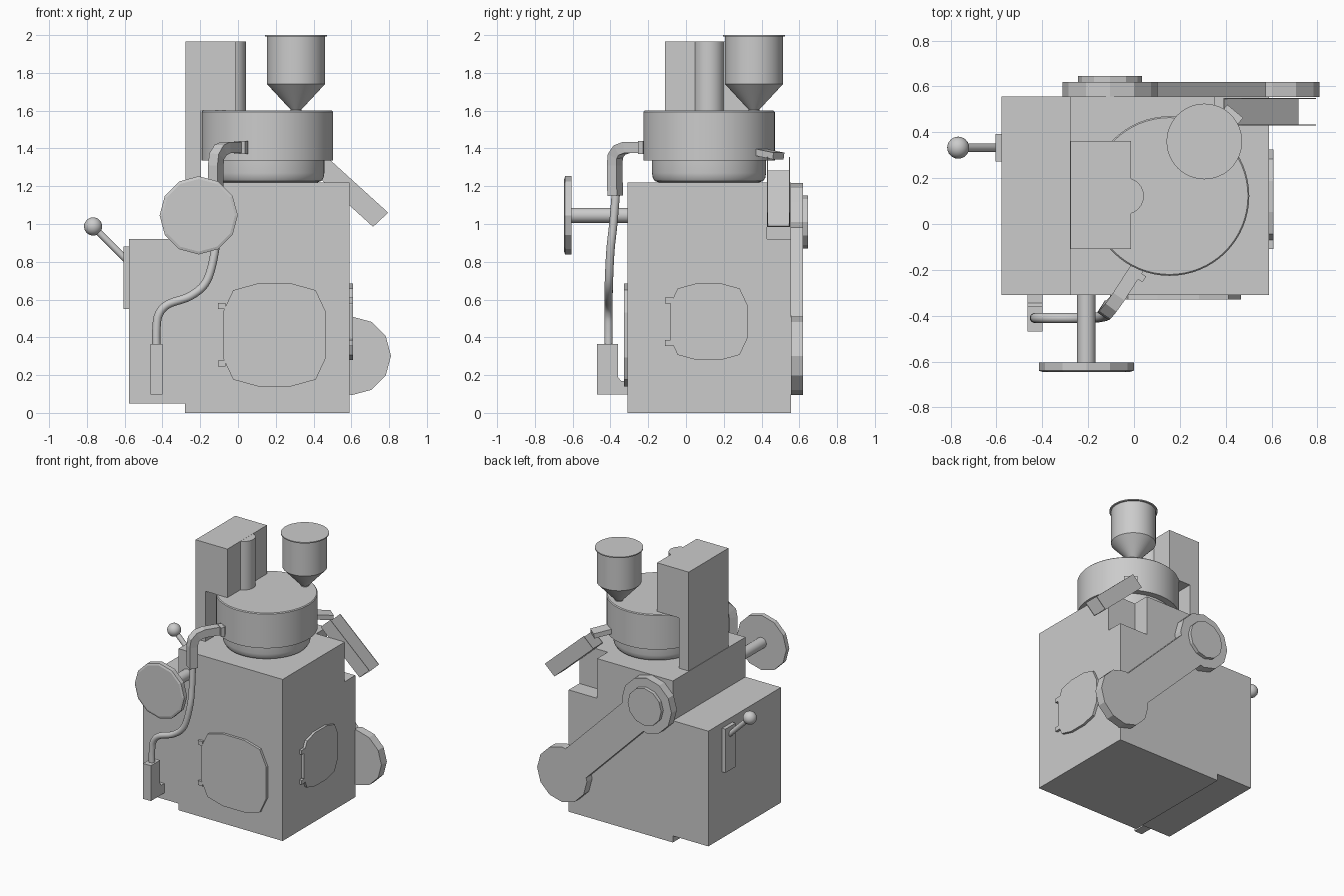
import bpy, bmesh
from math import radians, sin, cos, pi
from mathutils import Vector

if "Cube" in bpy.data.objects:
    bpy.data.objects.remove(bpy.data.objects["Cube"])


def make(name, bm, smooth=False):
    bmesh.ops.recalc_face_normals(bm, faces=bm.faces)
    me = bpy.data.meshes.new(name)
    bm.to_mesh(me)
    bm.free()
    ob = bpy.data.objects.new(name, me)
    bpy.context.collection.objects.link(ob)
    if smooth:
        bpy.ops.object.select_all(action='DESELECT')
        ob.select_set(True)
        bpy.context.view_layer.objects.active = ob
        bpy.ops.object.shade_smooth_by_angle(angle=radians(35))
    return ob


def prism(name, pts, depth):
    """Extrude a flat 3D outline along a vector."""
    bm = bmesh.new()
    face = bm.faces.new([bm.verts.new(p) for p in pts])
    geo = bmesh.ops.extrude_face_region(bm, geom=[face], use_keep_orig=True)['geom']
    bmesh.ops.translate(bm, vec=depth, verts=[g for g in geo if isinstance(g, bmesh.types.BMVert)])
    return make(name, bm)


def box(name, x, y, z):
    return prism(name, [(x[0], y[0], z[0]), (x[1], y[0], z[0]), (x[1], y[1], z[0]), (x[0], y[1], z[0])],
                 (0, 0, z[1] - z[0]))


def lathe(name, origin, axis, profile, sides=64, smooth=True, turn=0):
    """Stack rings of (radius, height) along an axis, closed by flat caps."""
    bm = bmesh.new()
    q = Vector((0, 0, 1)).rotation_difference(Vector(axis))
    rings = []
    for r, h in profile:
        rings.append([bm.verts.new(Vector(origin) + q @ Vector(
            (r * cos(2 * pi * i / sides + turn), r * sin(2 * pi * i / sides + turn), h))) for i in range(sides)])
    for a, b in zip(rings, rings[1:]):
        for i in range(sides):
            j = (i + 1) % sides
            bm.faces.new((a[i], a[j], b[j], b[i]))
    bm.faces.new(rings[0])
    bm.faces.new(rings[-1])
    return make(name, bm, smooth)


def sweep(name, pts, section, side, smooth=False):
    """Sweep a 2D section along a path; side fixes the section's first axis."""
    bm = bmesh.new()
    pts = [Vector(p) for p in pts]
    rings = []
    for i, p in enumerate(pts):
        t = (pts[min(i + 1, len(pts) - 1)] - pts[max(i - 1, 0)]).normalized()
        s = Vector(side)
        s = (s - t * s.dot(t)).normalized()
        n = t.cross(s)
        rings.append([bm.verts.new(p + s * u + n * v) for u, v in section])
    k = len(section)
    for a, b in zip(rings, rings[1:]):
        for i in range(k):
            bm.faces.new((a[i], a[(i + 1) % k], b[(i + 1) % k], b[i]))
    bm.faces.new(rings[0])
    bm.faces.new(rings[-1])
    return make(name, bm, smooth)


def smooth_path(pts, n=8):
    """Catmull-Rom points through a short path."""
    p = [Vector(a) for a in [pts[0]] + pts + [pts[-1]]]
    out = []
    for a, b, c, d in zip(p, p[1:], p[2:], p[3:]):
        for i in range(n):
            t = i / n
            out.append(0.5 * (2 * b + (c - a) * t + (2 * a - 5 * b + 4 * c - d) * t**2
                              + (3 * b - a - 3 * c + d) * t**3))
    return out + [p[-1]]


# Cabinet with its stepped rear corner, and the side cabinet
box("cabinet_lower", (-.28, .59), (-.31, .557), (0, .92))
prism("cabinet_upper", [(-.28, -.31, .92), (.59, -.31, .92), (.59, .43, .92), (.353, .43, .92),
                        (.353, .557, .92), (-.28, .557, .92)], (0, 0, .30))
box("side_cabinet", (-.577, -.28), (-.31, .557), (.05, .92))

# Drum on its rounded collar
DRUM = (.155, .122, 0)
lathe("drum_collar", DRUM, (0, 0, 1), [(.265, 1.22), (.287, 1.228), (.298, 1.245), (.302, 1.27), (.302, 1.336)])
lathe("drum", DRUM, (0, 0, 1), [(.348, 1.336), (.348, 1.594), (.342, 1.6)])

# Column that overhangs the drum, with half-round rib
prism("column", [(-.277, -.11, 1.22), (-.195, -.11, 1.22), (-.195, -.11, 1.6), (-.012, -.11, 1.6),
                 (-.012, -.11, 1.967), (-.277, -.11, 1.967)], (0, .473, 0))
lathe("column_rib", (-.037, .122, 0), (0, 0, 1), [(.08, 1.59), (.08, 1.966)], 24)

# Hopper
lathe("hopper", (.307, .36, 0), (0, 0, 1),
      [(.028, 1.59), (.028, 1.605), (.153, 1.74), (.153, 1.992), (.165, 1.992), (.165, 2.0)], 48)

# Open discharge chute: floor and two thin walls
lo, hi = Vector((.715, .43, .985)), Vector((.39, .43, 1.28))
up = Vector((.08, 0, .075))
t = up.normalized() * .005
prism("chute_floor", [lo, hi, hi + t, lo + t], (0, .12, 0))
for side, y in (("front", 0), ("back", .115)):
    off = Vector((0, y, 0))
    prism("chute_wall_" + side, [lo + off, hi + off, hi + up + off, lo + up + off], (0, .005, 0))

# Little spout between drum and chute
sweep("drum_spout", [(.34, .37, 1.385), (.44, .49, 1.36)],
      [(-.045, -.018), (.045, -.018), (.045, .018), (-.045, .018)], (.77, -.64, 0))

# Square duct leaving the drum, then the bent tube
half = .03
square = [(-half, -half), (half, -half), (half, half), (-half, half)]
sweep("duct", [(.015, -.19, 1.405), (-.065, -.315, 1.405), (-.092, -.352, 1.392), (-.112, -.374, 1.36),
               (-.118, -.378, 1.31), (-.118, -.375, 1.15)], square, (.84, -.54, 0))
sweep("duct_flange", [(.024, -.21, 1.405), (.008, -.235, 1.405)],
      [(u * 1.15, v * 1.15) for u, v in square], (.84, -.54, 0))
circle = [(.022 * cos(i * pi / 8), .022 * sin(i * pi / 8)) for i in range(16)]
sweep("bent_tube", smooth_path([(-.118, -.37, 1.18), (-.115, -.385, 1.0), (-.122, -.4, .86), (-.165, -.408, .7),
                                (-.25, -.41, .62), (-.37, -.41, .575), (-.42, -.41, .52),
                                (-.432, -.41, .44), (-.432, -.41, .34)]), circle, (0, 1, 0), True)
prism("tube_end_block", [(-.464, -.47, .098), (-.464, -.31, .098), (-.464, -.31, .17), (-.464, -.345, .17),
                         (-.464, -.36, .19), (-.464, -.36, .365), (-.464, -.47, .365)], (.065, 0, 0))

# Handwheel
WHEEL = (-.208, 0, 1.046)
lathe("handwheel", WHEEL, (0, -1, 0), [(.207, .605), (.207, .64), (.192, .645)], 12, False)
lathe("handwheel_shaft", WHEEL, (0, -1, 0), [(.04, .3), (.04, .61)], 24)

# Lever with ball knob
box("lever_plate", (-.605, -.57), (.272, .392), (.55, .88))
lathe("lever_rod", (-.58, .333, .80), (-.187, 0, .187), [(.018, 0), (.018, .26)], 16)
bm = bmesh.new()
bmesh.ops.create_uvsphere(bm, u_segments=24, v_segments=14, radius=.048)
bmesh.ops.translate(bm, vec=(-.767, .333, .987), verts=bm.verts)
make("lever_knob", bm, True)


# Access doors with hinges, placed by a mapping from (u, z) to the cabinet face
def door(name, centre, w, h, place, depth):
    corner = [(.33, 1), (.8, .87), (1, .44)]
    quad = corner + [(u, -v) for u, v in corner[::-1]]
    loop = quad + [(-u, v) for u, v in quad[::-1]]
    pts = [place(centre[0] + u * w, centre[1] + v * h) for u, v in loop]
    prism(name, pts, depth)
    left = centre[0] - w
    for i, s in enumerate((1, -1)):
        z = centre[1] + s * h * .56
        prism(f"{name}_hinge_{i}", [place(left - .025, z - .016), place(left + .015, z - .016),
                                    place(left + .015, z + .016), place(left - .025, z + .016)], depth)


door("front_door", (.193, .413), .273, .272, lambda u, z: (u, -.305, z), (0, -.024, 0))
door("right_door", (.12, .483), .205, .202, lambda u, z: (.585, u, z), (.024, 0, 0))

# Belt guard on the back: two twelve-sided ends joined by a neck
low, top, R = (.602, .302), (-.105, 1.01), .208
arc = lambda c, a, r=R: (c[0] + r * cos(radians(a)), .555, c[1] + r * sin(radians(a)))
outline = [arc(low, 172, .203)] + [arc(low, a) for a in range(180, 451, 30)] + [arc(low, 98, .203)]
outline += [arc(top, -8, .203)] + [arc(top, a) for a in range(0, 271, 30)] + [arc(top, 278, .203)]
prism("belt_guard", outline, (0, .065, 0))
lathe("belt_guard_cap", (-.105, 0, 1.01), (0, 1, 0), [(.14, .61), (.14, .646)], 12, False)
